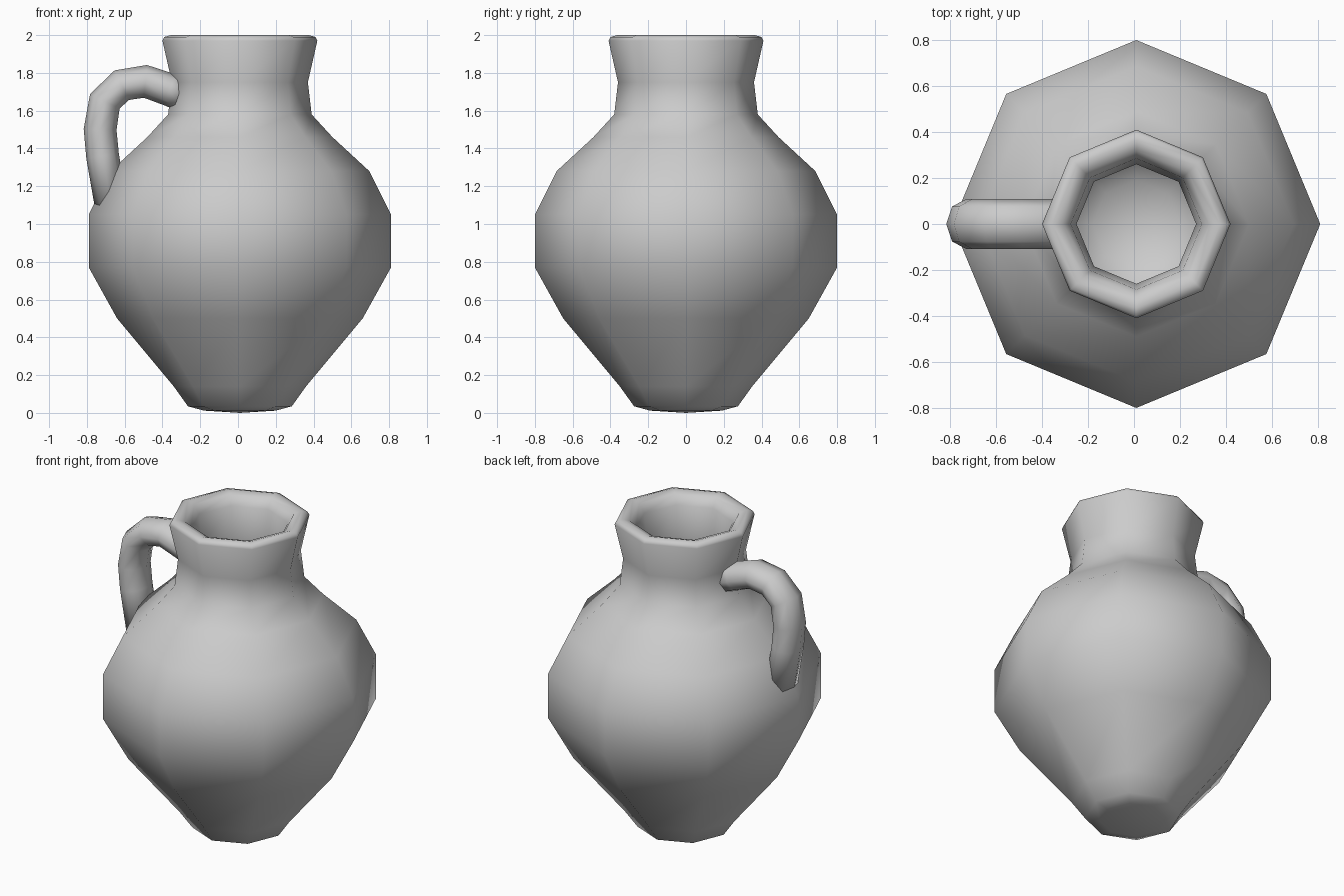
import bpy, bmesh
from math import cos, sin, pi
from mathutils import Vector

if "Cube" in bpy.data.objects:
    bpy.data.objects.remove(bpy.data.objects["Cube"])

SIDES = 8


def build(name, rings, start=None, end=None):
    """Skin a list of rings of points; close the ends with a point fan or a cap."""
    bm = bmesh.new()
    loops = [[bm.verts.new(p) for p in ring] for ring in rings]
    n = len(loops[0])
    for a, b in zip(loops, loops[1:]):
        for i in range(n):
            j = (i + 1) % n
            bm.faces.new((a[i], a[j], b[j], b[i]))
    for loop, tip in ((loops[0], start), (loops[-1], end)):
        if tip is None:
            bm.faces.new(loop)
        else:
            v = bm.verts.new(tip)
            for i in range(n):
                bm.faces.new((loop[i], loop[(i + 1) % n], v))
    bmesh.ops.recalc_face_normals(bm, faces=bm.faces)
    for f in bm.faces:
        f.smooth = True
    mesh = bpy.data.meshes.new(name)
    bm.to_mesh(mesh)
    bm.free()
    obj = bpy.data.objects.new(name, mesh)
    bpy.context.collection.objects.link(obj)
    return obj


# Jug body: outer wall up, over the rim, and down the inner wall (radius, height)
CX = 0.01
profile = [
    (0.19, 0.012), (0.275, 0.035), (0.35, 0.14), (0.65, 0.50), (0.80, 0.77),
    (0.80, 1.05), (0.685, 1.28), (0.49, 1.46), (0.38, 1.58), (0.36, 1.75),
    (0.41, 1.97), (0.40, 1.99), (0.365, 2.00), (0.32, 1.985), (0.285, 1.93),
    (0.26, 1.75), (0.28, 1.56), (0.42, 1.38), (0.60, 1.22), (0.70, 1.02),
    (0.70, 0.80), (0.57, 0.56), (0.28, 0.20), (0.19, 0.12),
]
rings = [[(CX + r * cos(2 * pi * i / SIDES), r * sin(2 * pi * i / SIDES), z)
          for i in range(SIDES)] for r, z in profile]
build("jug_body", rings, start=(CX, 0, 0), end=(CX, 0, 0.11))

# Handle: flattened tube swept along a path in the xz plane
path = [Vector((x, 0, z)) for x, z in (
    (-0.29, 1.68), (-0.36, 1.71), (-0.49, 1.755), (-0.615, 1.735),
    (-0.705, 1.65), (-0.73, 1.50), (-0.717, 1.36), (-0.67, 1.09))]
HALF_WIDTH, HALF_DEPTH = 0.108, 0.087
tube = []
for k, p in enumerate(path):
    t = (path[min(k + 1, len(path) - 1)] - path[max(k - 1, 0)]).normalized()
    side = Vector((0, 1, 0))
    out = t.cross(side)
    tube.append([p + side * HALF_WIDTH * cos(2 * pi * i / SIDES)
                 + out * HALF_DEPTH * sin(2 * pi * i / SIDES)
                 for i in range(SIDES)])
build("handle", tube)
